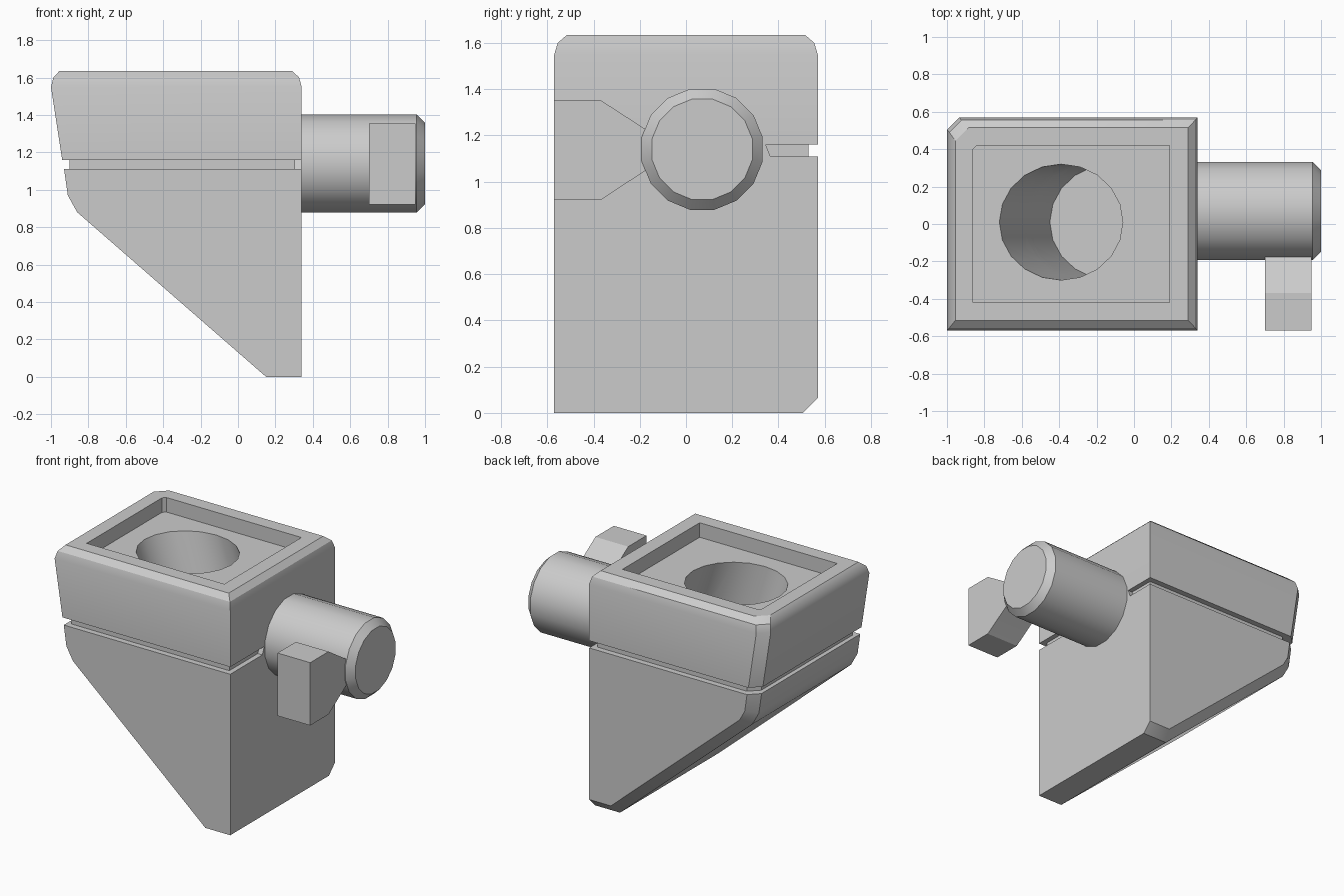
import bpy
import bmesh
from math import cos, sin, tau
from mathutils import Vector

if "Cube" in bpy.data.objects:
    bpy.data.objects.remove(bpy.data.objects["Cube"])

grey = bpy.data.materials.new("light grey")
grey.use_nodes = True
colour = (0.6, 0.6, 0.6, 1)
grey.diffuse_color = colour
grey.node_tree.nodes["Principled BSDF"].inputs["Base Color"].default_value = colour


def finish(name, bm):
    """Turn a bmesh into a shaded object."""
    bmesh.ops.recalc_face_normals(bm, faces=bm.faces)
    mesh = bpy.data.meshes.new(name)
    bm.to_mesh(mesh)
    bm.free()
    mesh.materials.append(grey)
    ob = bpy.data.objects.new(name, mesh)
    bpy.context.collection.objects.link(ob)
    return ob


def loft(rings):
    """Skin a stack of equal-length rings and cap both ends."""
    bm = bmesh.new()
    loops = [[bm.verts.new(p) for p in ring] for ring in rings]
    n = len(loops[0])
    for a, b in zip(loops, loops[1:]):
        for i in range(n):
            j = (i + 1) % n
            bm.faces.new((a[i], a[j], b[j], b[i]))
    bm.faces.new(loops[0])
    bm.faces.new(loops[-1])
    return bm


def clipped(x0, x1, y, c, z):
    """Rectangle with its back right corner cut off."""
    return [(x0, -y, z), (x1, -y, z), (x1, y, z), (x0 + c, y, z), (x0, y - c, z)]


def activate(ob):
    bpy.ops.object.select_all(action="DESELECT")
    ob.select_set(True)
    bpy.context.view_layer.objects.active = ob


# Upper block: tapered side, rounded rim, rectangular recess
upper_block = finish("upper_block", loft([
    clipped(-0.94, 0.34, 0.57, 0.065, 1.16),
    clipped(-1.0, 0.34, 0.57, 0.065, 1.55),
    clipped(-0.987, 0.327, 0.555, 0.065, 1.6),
    clipped(-0.955, 0.29, 0.515, 0.07, 1.635),
    clipped(-0.86, 0.19, 0.42, 0.02, 1.635),
    clipped(-0.86, 0.19, 0.42, 0.02, 1.535),
]))

# Narrow neck that leaves a groove between the blocks
neck = finish("neck", loft([clipped(-0.9, 0.305, 0.53, 0.065, z) for z in (1.11, 1.16)]))

# Wedge-shaped lower block with its back outline chamfered
profile = [(-0.93, 1.11), (-0.91, 0.97), (-0.86, 0.88), (0.15, 0), (0.34, 0), (0.34, 1.11)]
bm = loft([[(x, y, z) for x, z in profile] for y in (-0.57, 0.57)])
edges = [e for e in bm.edges
         if all(v.co.y > 0.5 for v in e.verts)
         and not all(v.co.x > 0.33 for v in e.verts)
         and not all(v.co.z > 1.1 for v in e.verts)]
bmesh.ops.bevel(bm, geom=edges, offset=0.065, segments=1, affect="EDGES")
lower_block = finish("lower_block", bm)

# Slanted blind hole, cut through all three body parts
drop = Vector((0.27, 0, -0.74))
mouth = [Vector((-0.39 + 0.33 * cos(tau * i / 20), 0.01 + 0.31 * sin(tau * i / 20), 1.535))
         for i in range(20)]
cutter = finish("hole_cutter", loft([[p - 0.3 * drop for p in mouth], [p + drop for p in mouth]]))
cutter.hide_render = True
for ob in (upper_block, neck, lower_block):
    activate(ob)
    mod = ob.modifiers.new("hole", "BOOLEAN")
    mod.operation = "DIFFERENCE"
    mod.solver = "EXACT"
    mod.object = cutter
    bpy.ops.object.modifier_apply(modifier=mod.name)
bpy.data.objects.remove(cutter)

# Filler that stops the groove beside the peg
stop = [(-0.22, 1.11), (0.365, 1.11), (0.345, 1.16), (-0.2, 1.16)]
groove_stop = finish("groove_stop", loft([[(x, y, z) for y, z in stop] for x in (0.25, 0.34)]))

# Round side peg with a chamfered end
peg = finish("side_peg", loft([
    [(x, 0.07 + r * cos(tau * (i + 0.5) / 16), 1.14 + r * sin(tau * (i + 0.5) / 16))
     for i in range(16)]
    for x, r in ((0.3, 0.267), (0.955, 0.267), (1.0, 0.222))
]))

# Lever tapering into the peg
side = [(-0.57, 1.353), (-0.37, 1.353), (-0.18, 1.23), (-0.1, 1.18),
        (-0.1, 1.09), (-0.18, 1.045), (-0.37, 0.92), (-0.57, 0.92)]
lever = finish("peg_lever", loft([[(x, y, z) for y, z in side] for x in (0.7, 0.95)]))

for ob in (upper_block, neck, lower_block, groove_stop, peg, lever):
    activate(ob)
    bpy.ops.object.shade_smooth_by_angle()
